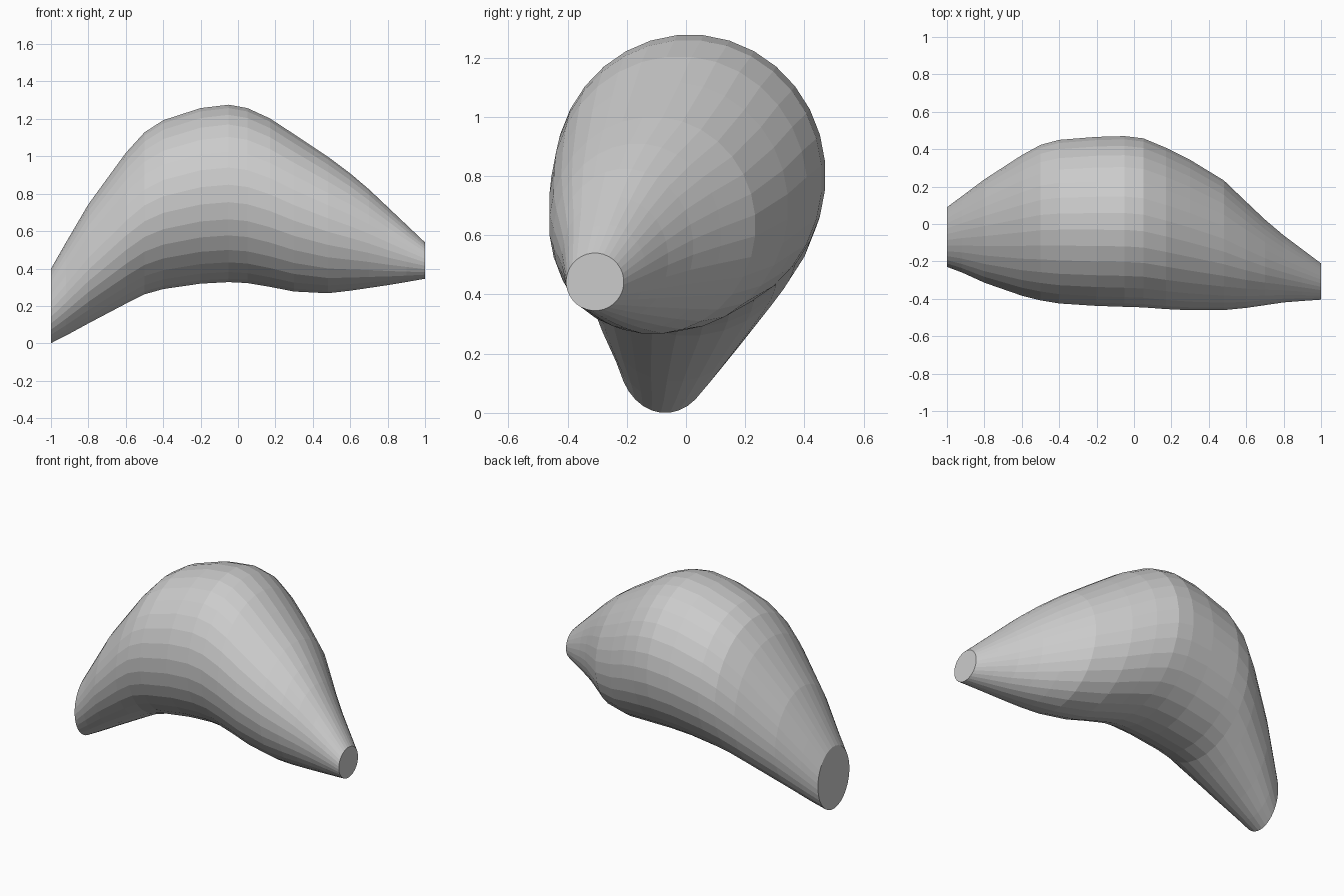
import bpy
import bmesh
from math import cos, sin, pi

SIDES = 32

# Remove the default cube
default_cube = bpy.data.objects.get("Cube")
if default_cube:
    bpy.data.objects.remove(default_cube, do_unlink=True)


def make_material(name, colour):
    material = bpy.data.materials.new(name)
    material.use_nodes = True
    material.diffuse_color = colour
    for node in material.node_tree.nodes:
        if node.type == "BSDF_PRINCIPLED":
            node.inputs["Base Color"].default_value = colour
    return material


# Cross-sections of the bent body: x, bottom, top, front, back
SECTIONS = [
    (-1, 0, .40, -.23, .09),
    (-.92, .04, .54, -.26, .15),
    (-.8, .105, .745, -.315, .24),
    (-.6, .21, 1.02, -.385, .37),
    (-.5, .26, 1.13, -.41, .425),
    (-.4, .288, 1.195, -.427, .452),
    (-.2, .317, 1.26, -.44, .468),
    (-.05, .325, 1.278, -.445, .472),
    (.05, .32, 1.26, -.448, .46),
    (.17, .3, 1.205, -.457, .41),
    (.3, .275, 1.12, -.463, .345),
    (.48, .266, 1, -.462, .235),
    (.6, .28, .91, -.45, .12),
    (.7, .295, .825, -.435, .025),
    (.8, .31, .73, -.42, -.06),
    (.9, .327, .635, -.412, -.135),
    (1, .345, .54, -.405, -.21),
]


def add_ring(mesh, x, bottom, top, front, back):
    """Add one elliptical ring of vertices fitted to the given limits."""
    ring = []
    for i in range(SIDES):
        # Half-step offset gives a flat strip along the crest
        angle = 2 * pi * (i + .5) / SIDES
        y = (front + back) / 2 + (back - front) / 2 * cos(angle)
        z = (bottom + top) / 2 + (top - bottom) / 2 * sin(angle)
        ring.append(mesh.verts.new((x, y, z)))
    return ring


# Bent body lofted through the rings, with flat end caps
bm = bmesh.new()
rings = [add_ring(bm, *section) for section in SECTIONS]
for ring, following in zip(rings, rings[1:]):
    for i in range(SIDES):
        j = (i + 1) % SIDES
        bm.faces.new((ring[i], ring[j], following[j], following[i]))
bm.faces.new(rings[0])
bm.faces.new(rings[-1])
bmesh.ops.recalc_face_normals(bm, faces=bm.faces)

body_mesh = bpy.data.meshes.new("bent_body")
bm.to_mesh(body_mesh)
bm.free()
body = bpy.data.objects.new("bent_body", body_mesh)
body_mesh.materials.append(make_material("plain grey", (.6, .6, .6, 1)))
bpy.context.collection.objects.link(body)
